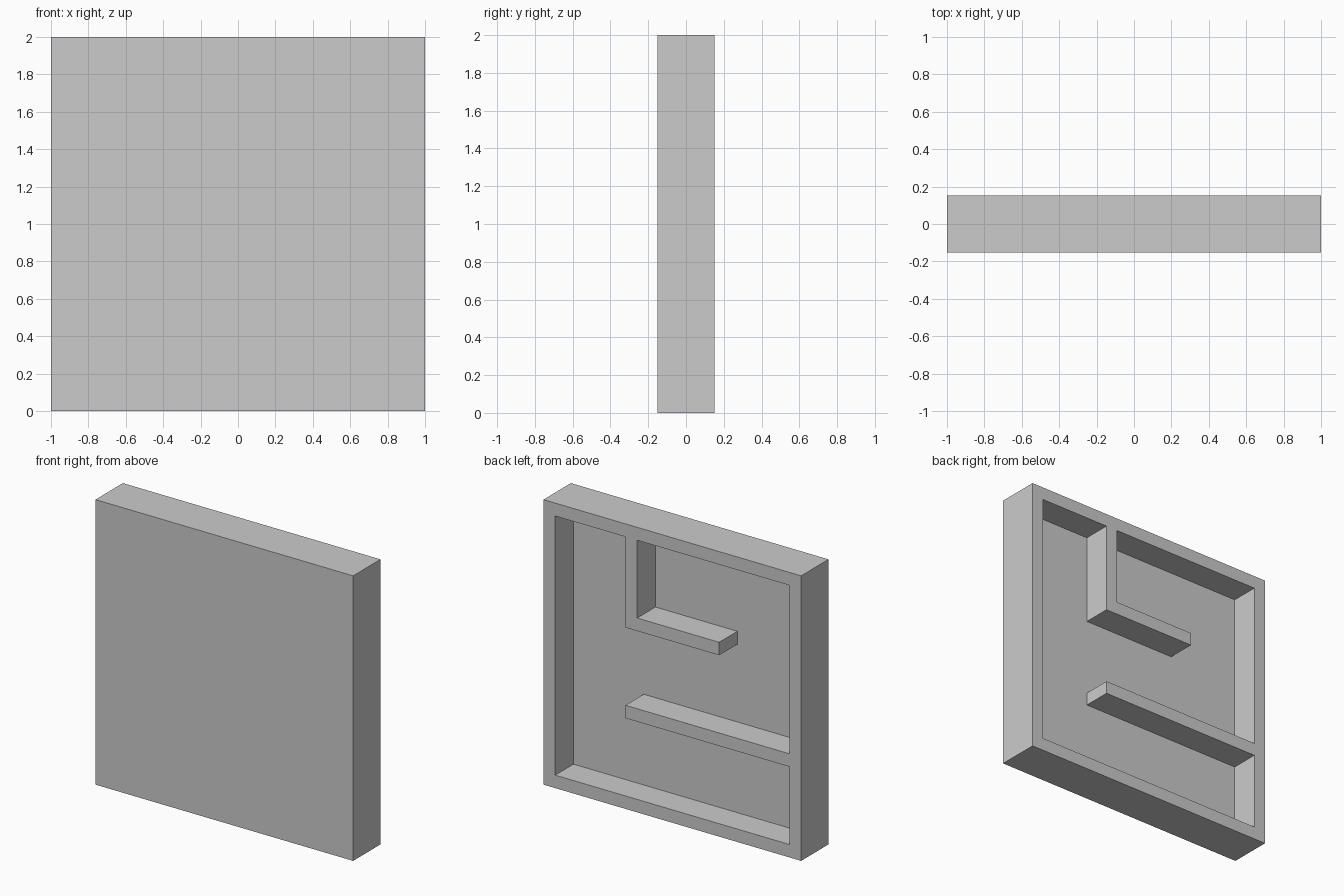
import bpy
import bmesh
from mathutils import Vector

if "Cube" in bpy.data.objects:
    bpy.data.objects.remove(bpy.data.objects["Cube"])

T = 1 / 11               # wall thickness
CELL = 6 * T             # open width between walls
DEPTH = 10 / 33          # overall depth
FLOOR = DEPTH / 3        # back plate thickness

# Layout: rows from top to bottom, columns from -x to +x ('#' = raised wall)
LAYOUT = ["#######",
          "#...#.#",
          "#.###.#",
          "#.....#",
          "#####.#",
          "#.....#",
          "#######"]

# Alternating wall / cell grid lines
lines = [-1.0]
for i in range(7):
    pitch = T if i % 2 == 0 else CELL - T
    lines.append(lines[-1] + pitch)
scale = 2 / (lines[-1] - lines[0])
lines = [-1 + (v + 1) * scale for v in lines]

# Snap to the four wall centrelines, spaced evenly
centres = [-1 + T / 2 + k * (2 - T) / 3 for k in range(4)]
lines = [c + s * T / 2 for c in centres for s in (-1, 1)]


def extrude(bm, faces, dy):
    res = bmesh.ops.extrude_face_region(bm, geom=faces)["geom"]
    verts = [g for g in res if isinstance(g, bmesh.types.BMVert)]
    bmesh.ops.translate(bm, verts=verts, vec=Vector((0, dy, 0)))
    return [g for g in res if isinstance(g, bmesh.types.BMFace)]


bm = bmesh.new()

# Plate: gridded front sheet thickened towards the back
grid = [[bm.verts.new((x, -DEPTH / 2, z + 1)) for x in lines] for z in lines]
sheet = [bm.faces.new((grid[r][c], grid[r + 1][c], grid[r + 1][c + 1], grid[r][c + 1]))
         for r in range(7) for c in range(7)]
floor = extrude(bm, sheet, FLOOR)

# Rim and inner walls raised from the plate


def is_wall(face):
    p = face.calc_center_median()
    col = sum(p.x > v for v in lines) - 1
    row = sum(p.z - 1 > v for v in lines) - 1
    return LAYOUT[6 - row][col] == "#"


extrude(bm, [f for f in floor if is_wall(f)], DEPTH - FLOOR)

# Merge flat areas into clean faces
bmesh.ops.recalc_face_normals(bm, faces=bm.faces[:])
bmesh.ops.dissolve_limit(bm, angle_limit=0.01, verts=bm.verts[:], edges=bm.edges[:])

mesh = bpy.data.meshes.new("maze_tray")
bm.to_mesh(mesh)
bm.free()
bpy.context.collection.objects.link(bpy.data.objects.new("maze_tray", mesh))
